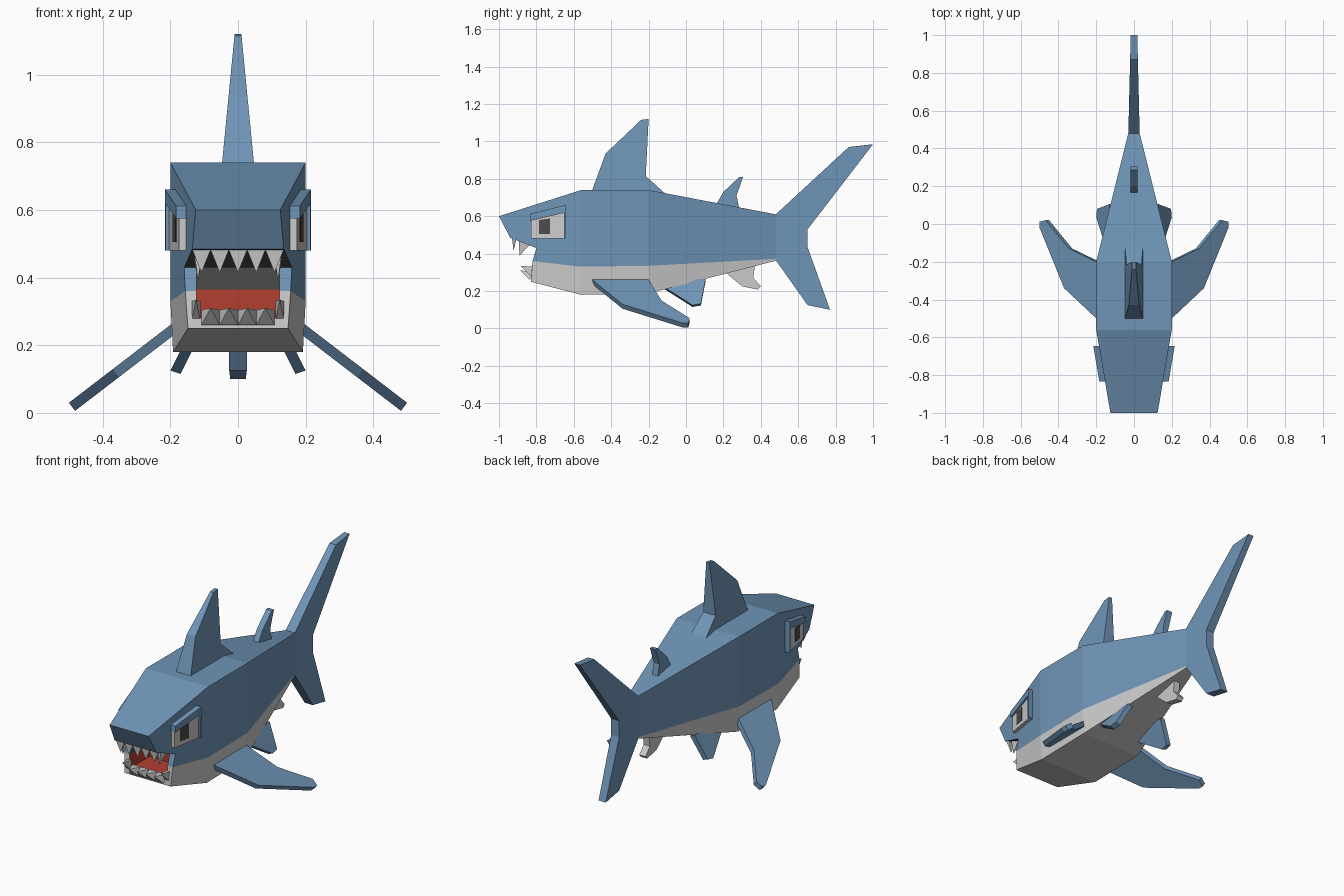
import bpy, bmesh
from mathutils import Vector

if "Cube" in bpy.data.objects:
    bpy.data.objects.remove(bpy.data.objects["Cube"])


def material(name, rgb):
    m = bpy.data.materials.new(name)
    m.diffuse_color = (*rgb, 1)
    m.use_nodes = True
    m.node_tree.nodes["Principled BSDF"].inputs["Base Color"].default_value = m.diffuse_color
    return m


BLUE = material("blue_skin", (0.16, 0.30, 0.47))
PALE = material("pale_belly", (0.8, 0.8, 0.8))
DARK = material("dark", (0.07, 0.07, 0.07))
RED = material("mouth_red", (0.45, 0.05, 0.03))


def finish(name, bm, mats, mirror=False):
    bmesh.ops.recalc_face_normals(bm, faces=bm.faces)
    me = bpy.data.meshes.new(name)
    bm.to_mesh(me)
    bm.free()
    for m in mats:
        me.materials.append(m)
    ob = bpy.data.objects.new(name, me)
    bpy.context.collection.objects.link(ob)
    if mirror:
        ob.modifiers.new("mirror", 'MIRROR')
    return ob


def prism(name, pts, near, far, mat=None, mirror=False):
    """Closed slab: one 2D outline mapped to two sides."""
    bm = bmesh.new()
    a = [bm.verts.new(near(*p)) for p in pts]
    b = [bm.verts.new(far(*p)) for p in pts]
    bm.faces.new(a)
    bm.faces.new(b[::-1])
    for i in range(len(pts)):
        j = (i + 1) % len(pts)
        bm.faces.new((a[i], b[i], b[j], a[j]))
    return finish(name, bm, [mat] if mat else [], mirror)


def hw(y):
    """Half width of the body along its length."""
    if y < -0.56:
        return 0.125 + (y + 1) / 0.44 * 0.075
    return 0.2 if y < -0.2 else 0.2 - (y + 0.2) / 0.68 * 0.17


# Body with open mouth: side outline points, mirrored and bridged
side = dict(A=(-1, .6), B=(-.94, .485), C=(-.8, .43), D=(-.82, .36), E=(-.83, .25),
            T1=(-.56, .74), M1=(-.56, .33), L1=(-.56, .18),
            T2=(-.2, .74), M2=(-.2, .335), L2=(-.2, .187),
            T3=(.48, .61), M3=(.48, .372), L3=(.48, .362))
inner = dict(Ci=(-.8, .43), Di=(-.82, .36), Ei=(-.828, .28),
             Ck=(-.64, .43), Dk=(-.64, .365), Ek=(-.64, .28))
bm = bmesh.new()
R, L = {}, {}
for k, (y, z) in {**side, **inner}.items():
    x = 0.122 if k in inner else hw(y) * (0.96 if k[0] in "LE" else 1)
    R[k], L[k] = bm.verts.new((x, y, z)), bm.verts.new((-x, y, z))
polys = {0: ["A B C D M1 T1", "T1 M1 M2 T2", "T2 M2 M3 T3", "C D Di Ci"],
         1: ["D E L1 M1", "M1 L1 L2 M2", "M2 L2 L3 M3", "D E Ei Di"],
         2: ["Ci Di Dk Ck", "B C Ci"],
         3: ["Di Ei Ek Dk"]}
strips = {0: ["A T1", "T1 T2", "T2 T3", "A B", "T3 M3"],
          1: ["E Ei", "E L1", "L1 L2", "L2 L3", "M3 L3"],
          2: ["B Ci", "Ci Ck", "Ck Dk"],
          3: ["Dk Ek", "Ei Ek"]}
for mi, names in polys.items():
    for s in names:
        for S in (R, L):
            bm.faces.new([S[k] for k in s.split()]).material_index = mi
for mi, names in strips.items():
    for s in names:
        p, q = s.split()
        bm.faces.new((R[p], R[q], L[q], L[p])).material_index = mi
finish("body", bm, [BLUE, PALE, DARK, RED])


# Upright fins on the centre line
def upright(name, pts, half, mat):
    prism(name, pts, lambda y, z: (half(y, z), y, z),
          lambda y, z: (-half(y, z), y, z), mat)


upright("dorsal_fin", [(-.505, .73), (-.43, .935), (-.24, 1.115), (-.2, 1.12),
                       (-.215, .815), (-.11, .72)],
        lambda y, z: .047 - (z - .74) / .38 * .037, BLUE)
upright("rear_dorsal_fin", [(.16, .66), (.2, .73), (.285, .81), (.305, .81),
                            (.27, .71), (.285, .64)],
        lambda y, z: .018, BLUE)
upright("tail_fin", [(.48, .61), (.87, .97), (1, .985), (.65, .53), (.65, .435),
                     (.77, .1), (.65, .125), (.48, .365)],
        lambda y, z: .03 - max(0, (y - .48) * .024), BLUE)
upright("anal_fin", [(.2, .31), (.3, .225), (.385, .208), (.4, .225), (.36, .27),
                     (.37, .35)],
        lambda y, z: .02, PALE)


# Pectoral fins: outline from above on a sloping plane
def pec(x, y):
    return Vector((x, y, .26 - .767 * (x - .2)))


prism("pectoral_fins", [(.16, -.51), (.2, -.5), (.37, -.34), (.5, -.02), (.5, .012),
                        (.468, .02), (.345, -.13), (.2, -.2), (.16, -.2)],
      pec, lambda x, y: pec(x, y) - Vector((.0182, 0, .0238)), BLUE, True)

# Pelvic fins
prism("pelvic_fins", [(-.13, .23), (.035, .125), (.08, .133), (.105, .265), (-.1, .265)],
      lambda y, z: (.2 - (z - .125) * .5, y, z),
      lambda y, z: (.17 - (z - .125) * .5, y, z - .01), BLUE, True)


# Eyes: slabs laid on the slanted head sides
def head_slab(name, pts, d0, d1, mat=None):
    prism(name, pts, lambda y, z: (hw(y) + d0, y, z),
          lambda y, z: (hw(y) + d1, y, z), mat, True)


head_slab("eye_whites", [(-.83, .48), (-.83, .59), (-.652, .64), (-.652, .48)], -.01, .02)
head_slab("brows", [(-.835, .575), (-.835, .612), (-.645, .66), (-.645, .48),
                    (-.653, .48), (-.653, .618)], -.01, .03, BLUE)
head_slab("pupils", [(-.785, .505), (-.785, .58), (-.728, .588), (-.728, .505)], .01, .023, DARK)


# Teeth: four-sided pyramids
def teeth(name, specs):
    bm = bmesh.new()
    for base, tip, u, v in specs:
        c, u, v = Vector(base), Vector(u), Vector(v)
        q = [bm.verts.new(c + a * u + b * v) for a, b in ((1, 1), (-1, 1), (-1, -1), (1, -1))]
        t = bm.verts.new(tip)
        bm.faces.new(q)
        for i in range(4):
            bm.faces.new((q[i], q[(i + 1) % 4], t))
    finish(name, bm, [])


upper = [((x, -.918, .482), (x, -.922, .415), (.027, 0, 0), (0, .012, 0))
         for x in (-.108, -.054, 0, .054, .108)]
upper += [((s * .118, -.862, .465), (s * .118, -.89, .39), (.012, 0, 0), (0, .033, -.013))
          for s in (-1, 1)]
lower = [((x, -.825, .282), (x, -.885, .31), (.027, 0, 0), (0, -.012, -.022))
         for x in (-.081, -.027, .027, .081)]
lower += [((s * .124, -.818, .3), (s * .124, -.885, .335), (.013, 0, 0), (0, 0, .03))
          for s in (-1, 1)]
teeth("upper_teeth", upper)
teeth("lower_teeth", lower)
